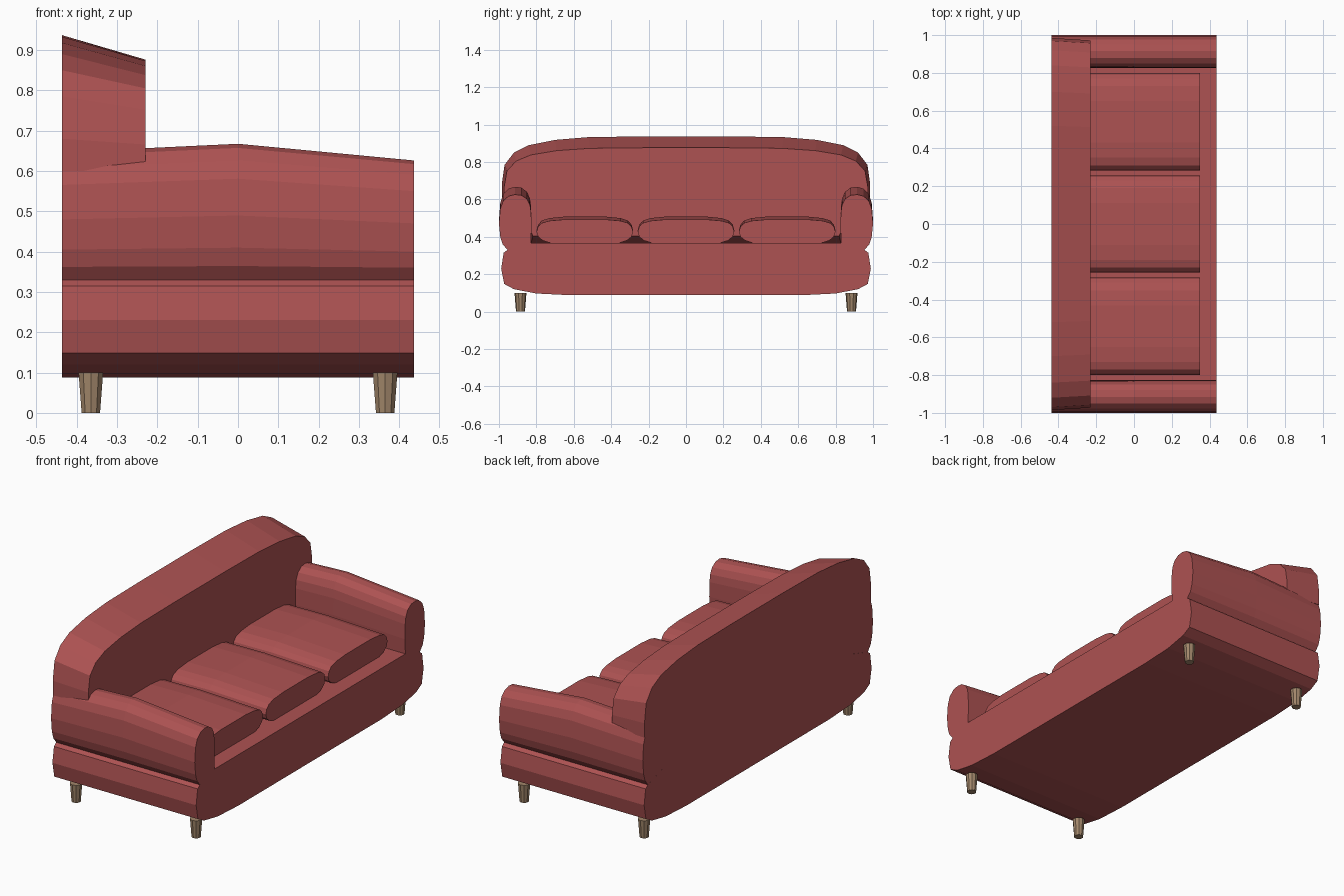
import bpy
import bmesh

cube = bpy.data.objects.get("Cube")
if cube:
    bpy.data.objects.remove(cube, do_unlink=True)


def make_material(name, rgb):
    mat = bpy.data.materials.new(name)
    mat.use_nodes = True
    color = (*rgb, 1.0)
    mat.diffuse_color = color
    mat.node_tree.nodes["Principled BSDF"].inputs["Base Color"].default_value = color
    return mat


red_fabric = make_material("red fabric", (0.42, 0.085, 0.085))
leg_wood = make_material("leg wood", (0.36, 0.24, 0.145))


def finish(name, bm, mat):
    bmesh.ops.recalc_face_normals(bm, faces=bm.faces)
    mesh = bpy.data.meshes.new(name)
    bm.to_mesh(mesh)
    bm.free()
    mesh.materials.append(mat)
    obj = bpy.data.objects.new(name, mesh)
    bpy.context.collection.objects.link(obj)
    return obj


def loft(name, profile, stations, base_z, mat):
    """Sweep a y-z profile along x; each station is (x, y scale, z scale above base_z)."""
    bm = bmesh.new()
    rings = [[bm.verts.new((x, y * ky, base_z + (z - base_z) * kz)) for y, z in profile]
             for x, ky, kz in stations]
    count = len(profile)
    for a, b in zip(rings, rings[1:]):
        for i in range(count):
            j = (i + 1) % count
            bm.faces.new((a[i], a[j], b[j], b[i]))
    bm.faces.new(rings[0])
    bm.faces.new(rings[-1])
    return finish(name, bm, mat)


def both_sides(half):
    """Close a half profile by mirroring it across y = 0."""
    return half + [(-y, z) for y, z in reversed(half)]


DEPTH = 0.437
BACK_FRONT = -0.23

# Base with rounded lower corners and a seat deck
base_half = [(0.62, 0.088), (0.80, 0.097), (0.92, 0.12), (0.972, 0.148), (0.988, 0.23),
             (0.975, 0.315), (0.955, 0.33), (0.83, 0.368)]
loft("base", both_sides(base_half), [(-DEPTH, 1, 1), (DEPTH, 1, 1)], 0.088, red_fabric)

# Backrest with a sloping rounded top
back_half = [(0.83, 0.36), (0.90, 0.60), (0.985, 0.60), (0.985, 0.68), (0.97, 0.785),
             (0.92, 0.85), (0.84, 0.89), (0.70, 0.918), (0.52, 0.933), (0.22, 0.937)]
loft("backrest", both_sides(back_half),
     [(-DEPTH, 1, 1), (BACK_FRONT, 0.987, 0.82)], 0.60, red_fabric)

# Rolled arms, highest in the middle
arm_profile = [(0.83, 0.366), (0.955, 0.33), (0.98, 0.36), (0.993, 0.40), (1.0, 0.47),
               (0.993, 0.55), (0.978, 0.59), (0.95, 0.617), (0.915, 0.626), (0.88, 0.622),
               (0.85, 0.602), (0.834, 0.57), (0.828, 0.53), (0.826, 0.45)]
arm_stations = [(-DEPTH, 1, 1.07), (0, 1, 1.14), (DEPTH, 1, 1)]
for side, sign in (("left", 1), ("right", -1)):
    loft(f"{side}_arm", [(sign * y, z) for y, z in arm_profile],
         arm_stations, 0.33, red_fabric)

# Three seat cushions
cushion_half = [(0.18, 0.366), (0.225, 0.382), (0.25, 0.405), (0.258, 0.435), (0.25, 0.465),
                (0.23, 0.487), (0.19, 0.50), (0.11, 0.508)]
for label, y in (("right", -0.541), ("middle", 0), ("left", 0.541)):
    cushion = loft(f"{label}_seat_cushion", both_sides(cushion_half),
                   [(BACK_FRONT - 0.02, 1, 0.97), (0, 1, 1), (0.35, 1, 0.89)],
                   0.366, red_fabric)
    cushion.location.y = y

# Tapered wooden legs
for x, x_name in ((0.365, "front"), (-0.365, "back")):
    for y, y_name in ((0.885, "left"), (-0.885, "right")):
        bm = bmesh.new()
        bmesh.ops.create_cone(bm, cap_ends=True, segments=10,
                              radius1=0.024, radius2=0.032, depth=0.1)
        leg = finish(f"{x_name}_{y_name}_leg", bm, leg_wood)
        leg.location = (x, y, 0.05)
